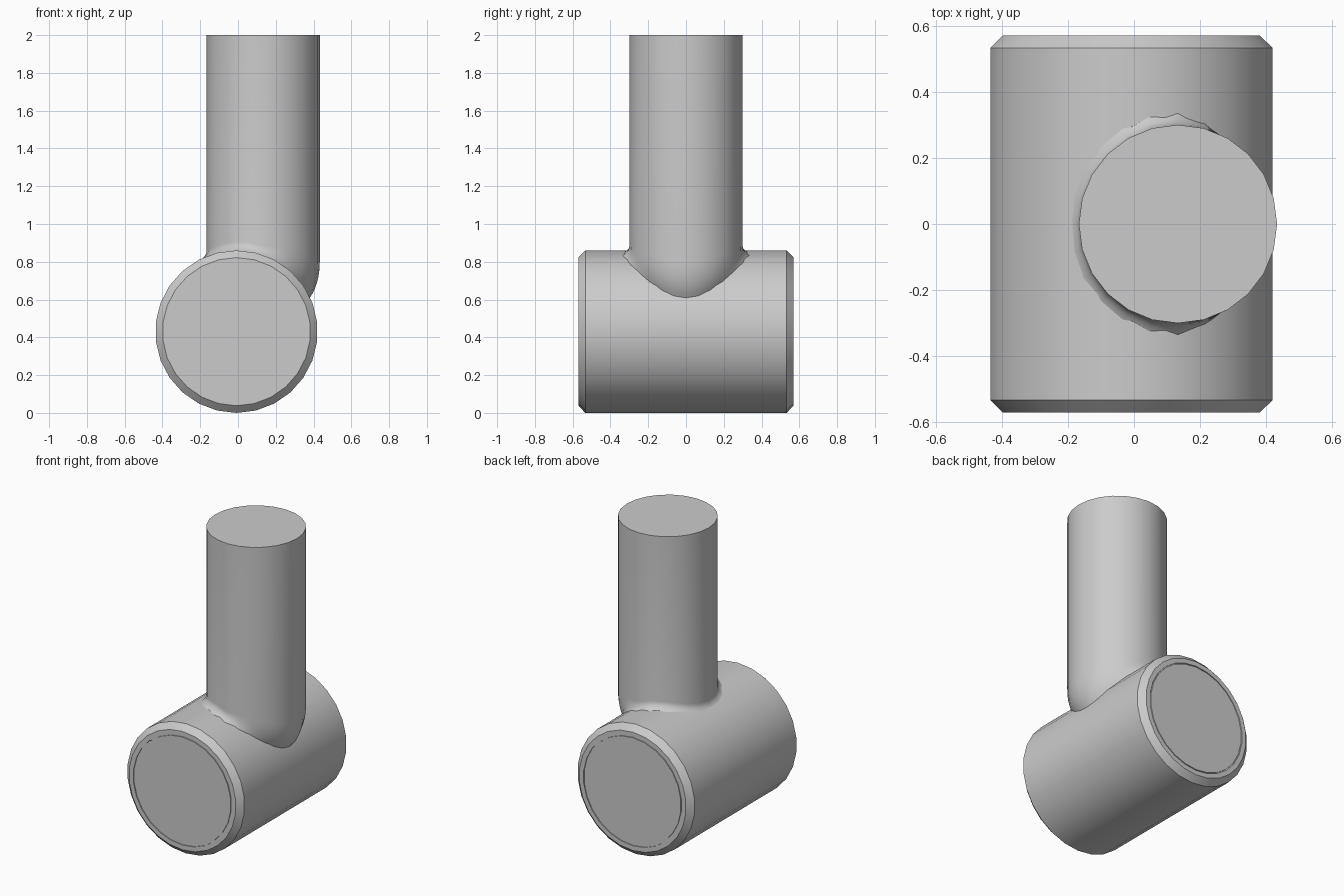
import bpy
import bmesh
from math import cos, sin, pi, sqrt, radians
from mathutils import Vector

cube = bpy.data.objects.get("Cube")
if cube:
    bpy.data.objects.remove(cube, do_unlink=True)

grey = bpy.data.materials.new("plain_grey")
grey.use_nodes = True
colour = (0.6, 0.6, 0.6, 1)
grey.diffuse_color = colour
grey.node_tree.nodes["Principled BSDF"].inputs["Base Color"].default_value = colour

BARREL_X, BARREL_R, BARREL_SIDES = -0.008, 0.43, 26
HALF_LENGTH = 0.57
POST_X, POST_R, POST_SIDES = 0.133, 0.3, 24
TOP = 2.0


def loft(name, rings, cap_start, cap_end):
    """Skin a list of equal-sized closed rings into one smooth object."""
    bm = bmesh.new()
    loops = [[bm.verts.new(p) for p in ring] for ring in rings]
    n = len(loops[0])
    for a, b in zip(loops, loops[1:]):
        for i in range(n):
            j = (i + 1) % n
            bm.faces.new((a[i], a[j], b[j], b[i]))
    if cap_start:
        bm.faces.new(loops[0][::-1])
    if cap_end:
        bm.faces.new(loops[-1])
    bmesh.ops.recalc_face_normals(bm, faces=bm.faces)
    mesh = bpy.data.meshes.new(name)
    bm.to_mesh(mesh)
    bm.free()
    mesh.materials.append(grey)
    obj = bpy.data.objects.new(name, mesh)
    bpy.context.collection.objects.link(obj)
    bpy.ops.object.select_all(action="DESELECT")
    obj.select_set(True)
    bpy.context.view_layer.objects.active = obj
    bpy.ops.object.shade_smooth_by_angle(angle=radians(30))
    return obj


# Barrel: chamfered ends with a fine groove around each end disc
def barrel_ring(r, y):
    angles = [2 * pi * i / BARREL_SIDES for i in range(BARREL_SIDES)]
    return [(BARREL_X + r * sin(a), y, BARREL_R + r * cos(a)) for a in angles]


end = [(0.355, 0), (0.355, 0.006), (0.361, 0.006), (0.361, 0),
       (0.392, 0), (BARREL_R, 0.037)]
front = [(r, depth - HALF_LENGTH) for r, depth in end]
back = [(r, -y) for r, y in reversed(front)]
loft("barrel", [barrel_ring(r, y) for r, y in front + back], True, True)


# Post: its foot flares onto the barrel and tucks in on the overhanging side
def post_section(a):
    overhang = max(0, cos(a))
    direction = Vector((cos(a), sin(a), 0))
    axis = Vector((POST_X, 0, 0))
    foot = axis + direction * (0.34 - 0.095 * overhang)
    foot.z = BARREL_R + sqrt((BARREL_R - 0.006) ** 2 - (foot.x - BARREL_X) ** 2)
    gap = 0.055 + 0.14 * overhang
    wall = axis + direction * POST_R
    bend = wall + Vector((0, 0, foot.z + 0.4 * gap))
    start = wall + Vector((0, 0, foot.z + gap))
    steps = [i / 6 for i in range(7)]
    curve = [foot * (1 - t) ** 2 + bend * 2 * t * (1 - t) + start * t * t
             for t in steps]
    return curve + [wall + Vector((0, 0, TOP))]


sections = [post_section(2 * pi * i / POST_SIDES) for i in range(POST_SIDES)]
loft("post", list(zip(*sections)), False, True)
